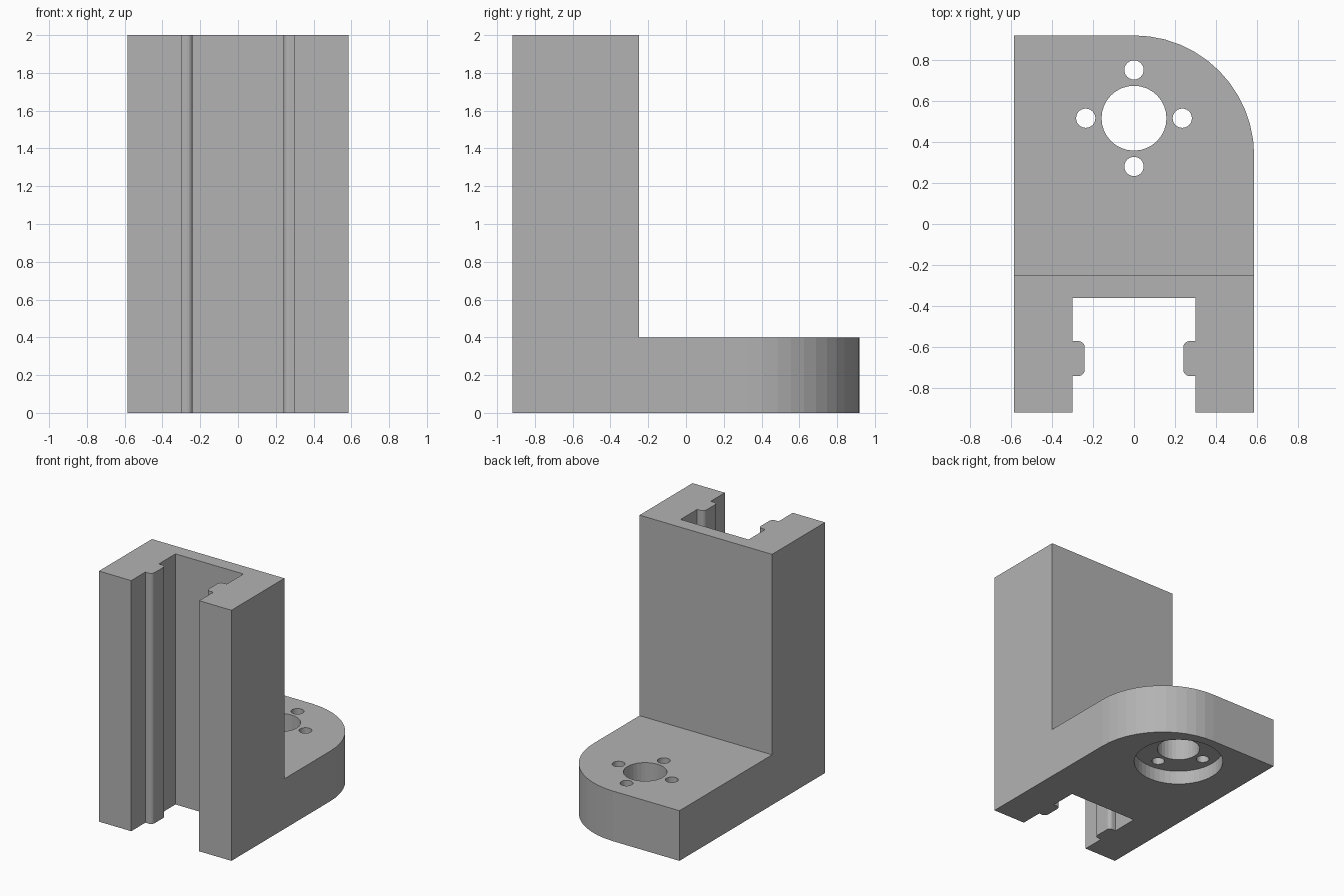
import bpy, bmesh, math

if "Cube" in bpy.data.objects:
    bpy.data.objects.remove(bpy.data.objects["Cube"])

W, D, H = 0.585, 0.918, 2.0      # half width, half depth, height
BASE_H, STEP_Y = 0.4, -0.25      # foot thickness, back face of the upright
HOLE_Y = 0.515                   # centre of the bolt pattern

grey = bpy.data.materials.new("grey")
grey.diffuse_color = (0.45, 0.45, 0.45, 1)
grey.use_nodes = True
grey.node_tree.nodes["Principled BSDF"].inputs["Base Color"].default_value = grey.diffuse_color


def prism(name, pts, z0, z1):
    """Extrude a closed outline from z0 to z1."""
    bm = bmesh.new()
    face = bm.faces.new([bm.verts.new((x, y, z0)) for x, y in pts])
    top = bmesh.ops.extrude_face_region(bm, geom=[face])["geom"]
    for v in top:
        if isinstance(v, bmesh.types.BMVert):
            v.co.z = z1
    bmesh.ops.recalc_face_normals(bm, faces=bm.faces)
    mesh = bpy.data.meshes.new(name)
    bm.to_mesh(mesh)
    bm.free()
    mesh.materials.append(grey)
    obj = bpy.data.objects.new(name, mesh)
    bpy.context.collection.objects.link(obj)
    return obj


def arc(cx, cy, r, a0, a1, n):
    return [(cx + r * math.cos(math.radians(a0 + (a1 - a0) * i / n)),
             cy + r * math.sin(math.radians(a0 + (a1 - a0) * i / n)))
            for i in range(n + 1)]


def cut(obj, cutter):
    """Subtract the cutter, then delete it."""
    mod = obj.modifiers.new("cut", 'BOOLEAN')
    mod.operation, mod.solver, mod.object = 'DIFFERENCE', 'EXACT', cutter
    bpy.context.view_layer.objects.active = obj
    bpy.ops.object.modifier_apply(modifier=mod.name)
    bpy.data.objects.remove(cutter)


def drill(obj, x, y, r, z0, z1, n=32):
    cut(obj, prism("drill", arc(x, y, r, 0, 360, n)[:-1], z0, z1))


# Right half of the slot, from the front opening to its back wall, with a rounded rail
right = [(W, -D), (0.30, -D), (0.30, -0.74)]
right += arc(0.27, -0.71, 0.03, 270, 180, 5)
right += arc(0.27, -0.60, 0.03, 180, 90, 5)
right += [(0.30, -0.57), (0.30, -0.36)]
left = [(-x, y) for x, y in reversed(right)]

# Whole footprint: slot, square back left corner, rounded back right corner
outline = right + left + [(-W, D)] + arc(0, D - W, W, 90, 0, 12)
bracket = prism("bracket", outline, 0, H)

# Remove everything above the foot behind the upright
cut(bracket, prism("step_cutter", [(-1, STEP_Y), (1, STEP_Y), (1, 1.2), (-1, 1.2)],
                   BASE_H, H + 0.5))

# Recess underneath, centre hole and four bolt holes
drill(bracket, 0, HOLE_Y, 0.33, -0.2, 0.11, 48)
drill(bracket, 0, HOLE_Y, 0.158, -0.2, 0.6)
for dx, dy in ((1, 0), (0, 1), (-1, 0), (0, -1)):
    drill(bracket, 0.235 * dx, HOLE_Y + 0.235 * dy, 0.047, -0.2, 0.6, 24)
